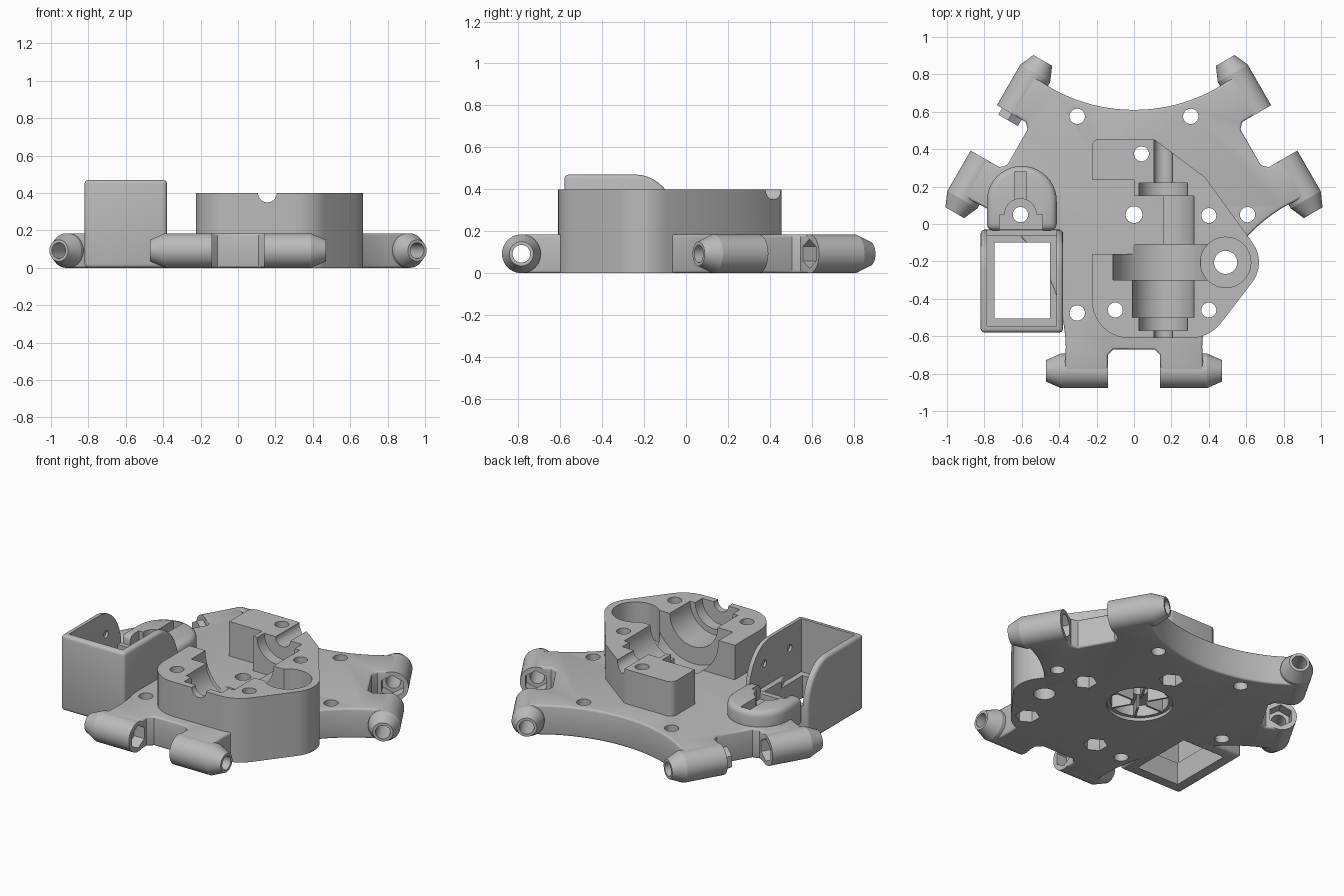
import bpy, bmesh
from math import sin, cos, radians
from mathutils import Vector, Matrix

if "Cube" in bpy.data.objects:
    bpy.data.objects.remove(bpy.data.objects["Cube"])

grey = bpy.data.materials.new("plain_grey")
grey.use_nodes = True
grey.diffuse_color = (0.5, 0.5, 0.5, 1)
grey.node_tree.nodes["Principled BSDF"].inputs["Base Color"].default_value = (0.5, 0.5, 0.5, 1)

HUB = Vector((0, 0.05, 0))
PLATE_TOP = 0.185
BLOCK_TOP = 0.40


def finish(name, bm):
    bmesh.ops.recalc_face_normals(bm, faces=bm.faces)
    mesh = bpy.data.meshes.new(name)
    bm.to_mesh(mesh)
    bm.free()
    mesh.materials.append(grey)
    ob = bpy.data.objects.new(name, mesh)
    bpy.context.collection.objects.link(ob)
    return ob


def arc(cx, cy, rx, a0, a1, n=10, ry=None):
    ry = ry or rx
    angles = [radians(a0 + (a1 - a0) * i / n) for i in range(n + 1)]
    return [(cx + rx * cos(a), cy + ry * sin(a)) for a in angles]


def extrude(name, outline, low, high, axis="z"):
    bm = bmesh.new()
    place = (lambda u, v: (u, v, low)) if axis == "z" else (lambda u, v: (low, u, v))
    face = bm.faces.new([bm.verts.new(place(u, v)) for u, v in outline])
    new = bmesh.ops.extrude_face_region(bm, geom=[face])["geom"]
    step = (0, 0, high - low) if axis == "z" else (high - low, 0, 0)
    bmesh.ops.translate(bm, vec=step, verts=[g for g in new if isinstance(g, bmesh.types.BMVert)])
    return finish(name, bm)


def box(name, x0, x1, y0, y1, z0, z1):
    return extrude(name, [(x0, y0), (x1, y0), (x1, y1), (x0, y1)], z0, z1)


def rod(name, start, end, r, r_end=None, sides=40):
    start, end = Vector(start), Vector(end)
    axis = end - start
    turn = axis.to_track_quat("Z", "Y").to_matrix().to_4x4()
    bm = bmesh.new()
    bmesh.ops.create_cone(bm, cap_ends=True, segments=sides, radius1=r,
                          radius2=r if r_end is None else r_end, depth=axis.length,
                          matrix=Matrix.Translation((start + end) / 2) @ turn)
    return finish(name, bm)


def hole(x, y, r, z0=-0.1, z1=0.6, sides=32):
    return rod("cutter", (x, y, z0), (x, y, z1), r, sides=sides)


def bake(ob):
    graph = bpy.context.evaluated_depsgraph_get()
    mesh = bpy.data.meshes.new_from_object(ob.evaluated_get(graph))
    ob.modifiers.clear()
    ob.data = mesh


def bevel(ob, width):
    mod = ob.modifiers.new("bevel", "BEVEL")
    mod.width, mod.segments, mod.angle_limit = width, 3, radians(50)
    bake(ob)


def carve(ob, cutters):
    for c in cutters:
        c.hide_render = True
        mod = ob.modifiers.new("cut", "BOOLEAN")
        mod.operation, mod.solver, mod.object = "DIFFERENCE", "EXACT", c
    bake(ob)


def spin(p, k):
    return HUB + Matrix.Rotation(radians(120 * k), 3, "Z") @ Vector(p)


# Base plate: three notched lobes joined by concave arcs
lobe = [(-.37, -.835), (-.14, -.835), (-.14, -.75), (-.11, -.72),
        (.11, -.72), (.14, -.75), (.14, -.835), (.37, -.835)]
edge = arc(0, 1.46, 0.9, 298.5, 241.5, 16)
outline = []
for k in range(3):
    outline += [spin((x, y, 0), k).xy for x, y in lobe]
    outline += [spin((x, y, 0), k + 1).xy for x, y in
                [(v.x, v.y) for v in (Matrix.Rotation(radians(120), 3, "Z") @ Vector((a, b, 0))
                                      for a, b in edge)]]
plate = extrude("base_plate", outline, 0, PLATE_TOP)
bevel(plate, 0.012)

# Rod end bosses: tapered barrel with bore and hexagonal nut pocket
AXIS_Y, MID = -0.835, PLATE_TOP / 2
bosses, boss_cuts = [], []
for k in range(3):
    for s in (-1, 1):
        at = lambda x: spin((s * x, AXIS_Y, MID), k)
        barrel = rod("rod_boss", at(0.14), at(0.39), MID)
        tip = rod("rod_boss_tip", at(0.39), at(0.47), MID, 0.058)
        bore = rod("cutter", at(0.1), at(0.5), 0.042)
        nut = rod("cutter", at(0.1), at(0.21), 0.07, sides=6)
        carve(barrel, [bore, nut])
        carve(tip, [bore])
        bosses += [barrel, tip]
        boss_cuts += [bore, nut]

# Hotend block
block_shape = (arc(-.025, -.41, .2, 180, 270) + arc(.3, -.4, .21, 270, 320, 6)
               + arc(.49, -.205, .178, -40, 38, 12) + [(.38, .25)]
               + arc(.09, .405, .05, 50, 90, 4) + arc(-.185, .415, .04, 90, 180, 5))
block = extrude("hotend_block", block_shape, 0, BLOCK_TOP)

# Stepped cradle along y, open side pocket and probe seat
def cradle(y0, y1, r):
    return rod("cutter", (.157, y0, BLOCK_TOP), (.157, y1, BLOCK_TOP), r, sides=48)

channel = cradle(-.3, -.11, .27)
block_cuts = [channel, cradle(-.7, -.56, .05), cradle(-.57, -.49, .13),
              cradle(-.5, -.29, .165), cradle(-.12, .15, .165),
              cradle(.14, .22, .13), cradle(.21, .6, .05),
              box("cutter", -.4, 0, .1, .235, .183, .6),
              box("cutter", -.4, .157, -.16, .15, .183, .6),
              hole(.49, -.205, .135, .186)]

# Screw holes with hexagonal nut pockets underneath, and the central recess
shared = [hole(.49, -.205, .062), hole(0, HUB.y, .045),
          hole(0, HUB.y, .187, -.1, .02, 48), hole(0, HUB.y, .165, -.1, .09, 48)]
for x, y in [(.04, .375), (.4, .045), (-.1, -.46), (.4, -.46)]:
    shared += [hole(x, y, .04), hole(x, y, .07, -.1, .09, 6)]

# Mounting holes around the hub
mounts = [hole(.607 * cos(radians(a)), HUB.y + .607 * sin(radians(a)), .041)
          for a in (0, 60, 120, 180, 240)]

# Fan box with rounded open back
side = [(-.58, 0), (-.03, 0)] + arc(-.24, .2, .21, 0, 90, 14, .27) + [(-.58, .47)]
fan_box = extrude("fan_box", side, -.82, -.38, "x")
bevel(fan_box, 0.02)
throat = box("cutter", -.745, -.45, -.505, -.1, -.1, .6)
box_cuts = [throat, box("cutter", -.785, -.415, -.545, -.065, .14, .6),
            box("cutter", -.785, -.415, -.545, .1, .22, .6)]
box_cuts += [rod("cutter", (-.8, y, .33), (-.4, y, .33), .022) for y in (-.18, -.43)]

# Duct hood behind the fan box
hood_shape = [(-.787, -.035), (-.413, -.035)] + arc(-.6, .123, .187, 0, 180, 20)
hood = extrude("duct_hood", hood_shape, 0.1, .28)
bevel(hood, 0.035)
hood_cuts = [box("cutter", -.64, -.575, .04, .28, .2, .5),
             hole(-.607, HUB.y, .085, .186),
             box("cutter", -.72, -.49, -.1, .05, .186, .5),
             mounts[3]]

carve(plate, boss_cuts + shared + mounts + [channel, throat])
carve(block, block_cuts + shared)
carve(fan_box, box_cuts)
carve(hood, hood_cuts)

# Support ribs in the underside recess
ribs = []
for k in range(3):
    for half in (0, 60):
        d = Matrix.Rotation(radians(120 * k + half), 3, "Z") @ Vector((1, 0, 0))
        n = Vector((-d.y, d.x, 0)) * 0.006
        pts = [HUB + d * .05 - n, HUB + d * .168 - n, HUB + d * .168 + n, HUB + d * .05 + n]
        ribs.append(extrude("recess_rib", [p.xy for p in pts], .01, .095))

# Remove the cutters and shade the parts
for ob in [o for o in bpy.data.objects if o.name.startswith("cutter")]:
    bpy.data.objects.remove(ob)
bpy.ops.object.select_all(action="DESELECT")
for ob in [plate, block, fan_box, hood] + bosses + ribs:
    ob.select_set(True)
bpy.context.view_layer.objects.active = plate
bpy.ops.object.shade_smooth_by_angle(angle=radians(32))
